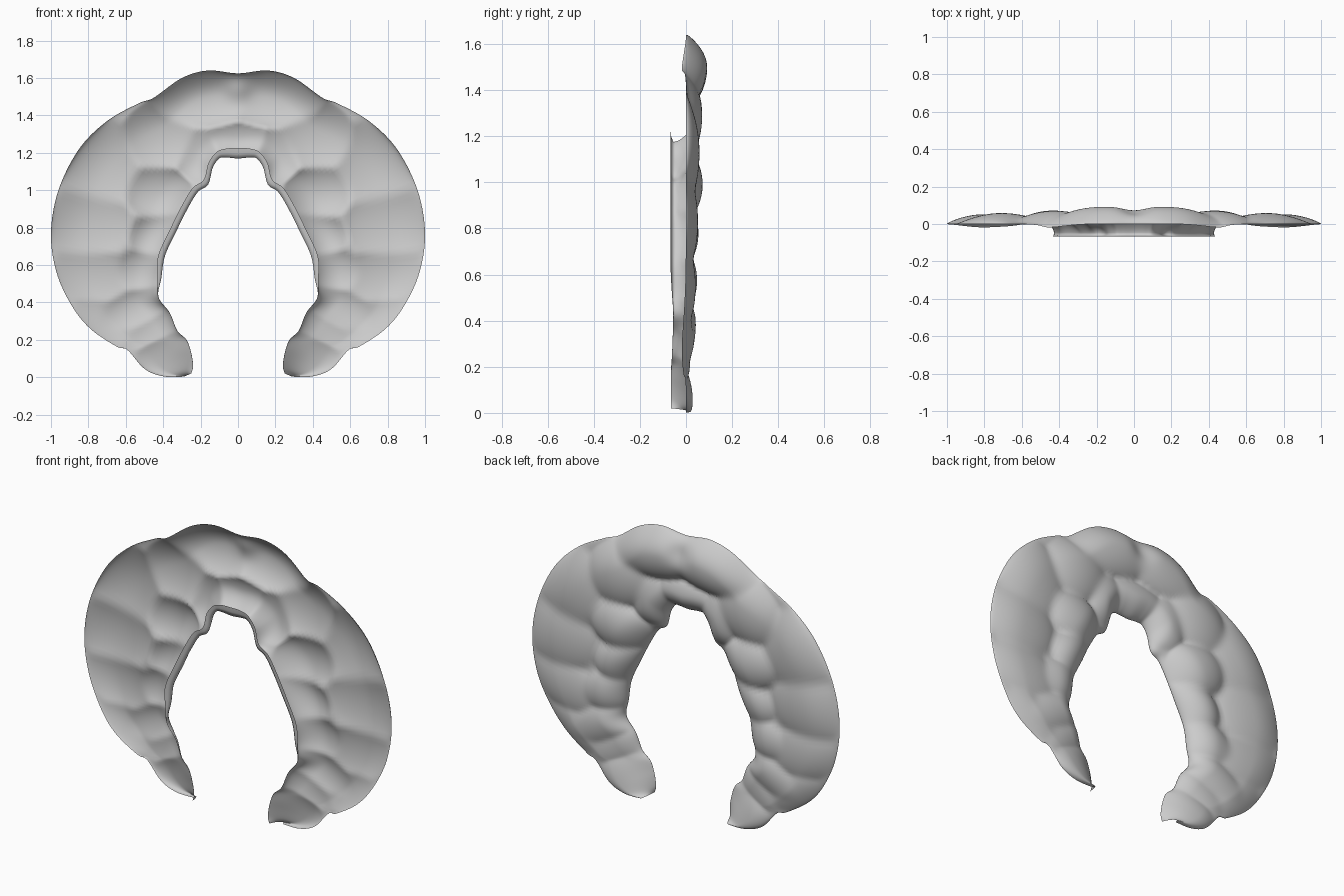
import bpy, bmesh, math
from mathutils import Vector

if "Cube" in bpy.data.objects:
    bpy.data.objects.remove(bpy.data.objects["Cube"])

# Paired outline stations, top centre to lower tip: outer x, z, inner x, z
RIBS = [(0, 1.625, 0, 1.17), (.16, 1.64, .06, 1.175), (.3, 1.6, .1, 1.17),
        (.45, 1.495, .135, 1.12), (.53, 1.465, .16, 1.03), (.7, 1.37, .215, .99),
        (.85, 1.22, .27, .9), (.96, 1.0, .33, .78), (1, .77, .39, .65),
        (.97, .56, .41, .53), (.89, .385, .425, .43), (.79, .26, .365, .345),
        (.65, .165, .325, .25), (.59, .145, .275, .2), (.5, .045, .25, .13),
        (.4, .005, .24, .06), (.29, .003, .25, .02)]

# Rounded lobes: centre x, z, radius x, z, tilt in degrees, height
LOBES = [(.14, 1.5, .38, .17, -12, .092), (0, 1.27, .22, .11, 0, .045),
         (.42, 1.29, .23, .2, -30, .07), (.22, 1.2, .14, .17, 0, .05),
         (.43, .99, .2, .16, 10, .072), (.42, .77, .18, .14, -20, .062),
         (.5, .58, .2, .13, -15, .05), (.56, .37, .24, .12, -25, .044),
         (.74, 1.15, .25, .28, -45, .06), (.8, .83, .25, .22, 0, .052),
         (.77, .55, .25, .17, 15, .042), (.7, .31, .22, .13, 30, .03),
         (.47, .25, .19, .1, -25, .028), (.36, .1, .24, .15, -20, .04)]


def spline(t):
    """Smooth curve through the rib stations."""
    f = t * (len(RIBS) - 1)
    i = min(int(f), len(RIBS) - 2)
    s = f - i
    first = RIBS[1]
    before = (-first[0], first[1], -first[2], first[3])
    a = RIBS[i - 1] if i else before
    b, c = RIBS[i], RIBS[i + 1]
    d = RIBS[min(i + 2, len(RIBS) - 1)]
    return [.5 * (2 * q + (r - p) * s + (2 * p - 5 * q + 4 * r - w) * s * s
                  + (3 * q - p - 3 * r + w) * s ** 3) for p, q, r, w in zip(a, b, c, d)]


def bulge(x, z):
    """Soft union of the lobes, leaving creases between them."""
    total = .012 ** 7
    for cx, cz, rx, rz, tilt, h in LOBES:
        for sx in (1, -1) if cx else (1,):
            dx, dz = x - cx * sx, z - cz
            a = math.radians(tilt * sx)
            u = (dx * math.cos(a) + dz * math.sin(a)) / rx
            w = (-dx * math.sin(a) + dz * math.cos(a)) / rz
            k = 1 - u * u - w * w
            if k > 0:
                total += (h * k ** .7) ** 7
    cleft = .03 * math.exp(-(x / .07) ** 2 - ((z - 1.54) / .07) ** 2)
    return total ** (1 / 7) - cleft


def smooth(a, b, t):
    k = max(0, min(1, (t - a) / (b - a)))
    return k * k * (3 - 2 * k)


# Half of the lobed shell
NU, NV = 130, 44
DEEP = -.055
bm = bmesh.new()
rows = []
for i in range(NU + 1):
    t = i / NU
    ox, oz, ix, iz = spline(t)
    tip = smooth(.62, .86, t)      # lower lobes slope instead of forming a wall
    lip = 1 - smooth(.5, .64, t)
    dip = .018 * math.exp(-((t - .19) / .05) ** 2) + .018 * math.exp(-((t - .68) / .09) ** 2)
    row = []
    for j in range(NV + 1):
        v = .5 - .5 * math.cos(j / NV * math.pi)
        x, z = ox + (ix - ox) * v, oz + (iz - oz) * v
        k = min(1, v / .3)
        h = bulge(x, z) * math.sqrt(k * (2 - k)) - dip * (1 - k)
        q = max(0, (v - .74) / .26)
        wall = (h - DEEP) * math.sqrt(max(0, 1 - q * q)) + DEEP
        slope = h * (1 - v ** 4) + (DEEP - .01) * v ** 1.6
        y = wall + (slope - wall) * tip
        row.append(bm.verts.new((max(x, 0) if i else 0, y, z)))
    # Narrow lip flaring away from the opening, fading out lower down
    d = Vector((ox - ix, 0, oz - iz)).normalized()
    width = .035 + .02 * (1 - smooth(0, .15, t))
    for f, dy in ((.5, -.009), (1, -.012)):
        p = row[NV].co + (d * width * f + Vector((0, dy, 0))) * max(lip, .02)
        row.append(bm.verts.new((p.x if i else 0, p.y, p.z)))
    rows.append(row)
for a, b in zip(rows, rows[1:]):
    for j in range(len(a) - 1):
        bm.faces.new((a[j], a[j + 1], b[j + 1], b[j]))
bm.normal_update()
if sum(f.normal.y * f.calc_area() for f in bm.faces) < 0:
    bmesh.ops.reverse_faces(bm, faces=bm.faces[:])

mesh = bpy.data.meshes.new("curly_hair_shell")
bm.to_mesh(mesh)
bm.free()
shell = bpy.data.objects.new("curly_hair_shell", mesh)
bpy.context.collection.objects.link(shell)
for p in mesh.polygons:
    p.use_smooth = True

# Mirror to the other side
mirror = shell.modifiers.new("Mirror", 'MIRROR')
mirror.use_axis[0] = True
mirror.merge_threshold = .0005
